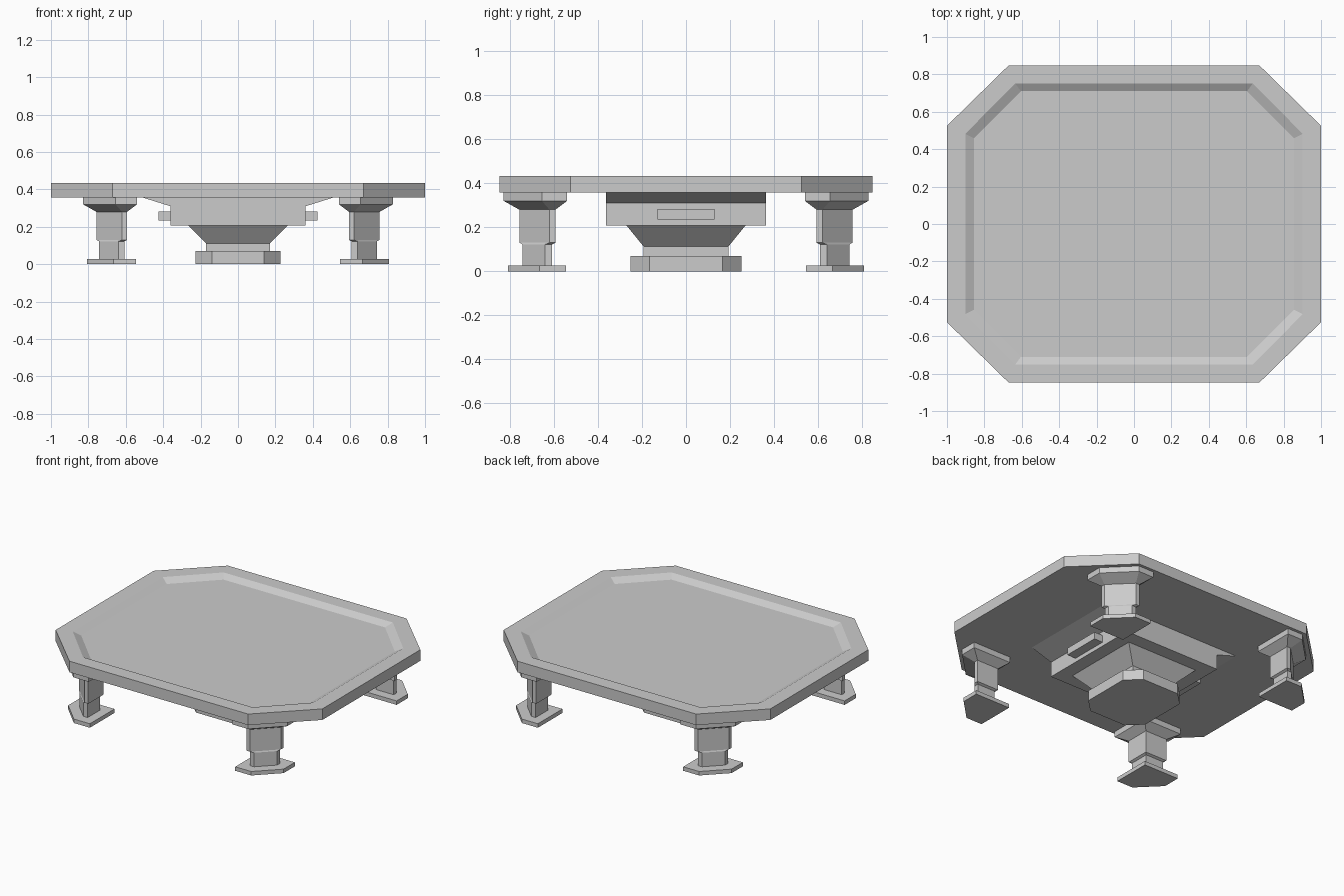
import bpy, bmesh

if "Cube" in bpy.data.objects:
    bpy.data.objects.remove(bpy.data.objects["Cube"])


def finish(name, bm):
    bmesh.ops.recalc_face_normals(bm, faces=bm.faces)
    me = bpy.data.meshes.new(name)
    bm.to_mesh(me)
    bm.free()
    ob = bpy.data.objects.new(name, me)
    bpy.context.collection.objects.link(ob)
    return ob


def loft(name, sections):
    """Skin a stack of (z, outline) sections and cap both ends."""
    bm = bmesh.new()
    rings = [[bm.verts.new((x, y, z)) for x, y in pts] for z, pts in sections]
    n = len(rings[0])
    for a, b in zip(rings, rings[1:]):
        for i in range(n):
            j = (i + 1) % n
            bm.faces.new((a[i], a[j], b[j], b[i]))
    bm.faces.new(rings[0][::-1])
    bm.faces.new(rings[-1])
    return finish(name, bm)


def octagon(x, y, cx, cy):
    """Rectangle of half size x, y whose corners are cut at cx and cy."""
    return [(x, -cy), (x, cy), (cx, y), (-cx, y),
            (-x, cy), (-x, -cy), (-cx, -y), (cx, -y)]


def rect(x, y):
    return [(x, -y), (x, y), (-x, y), (-x, -y)]


def box(name, size, loc):
    bm = bmesh.new()
    bmesh.ops.create_cube(bm, size=1)
    bmesh.ops.scale(bm, vec=size, verts=bm.verts)
    bmesh.ops.translate(bm, vec=loc, verts=bm.verts)
    return finish(name, bm)


# Table top with a shallow sloped recess
outer = octagon(1.0, 0.848, 0.67, 0.525)
loft("table_top", [(0.358, outer), (0.433, outer),
                   (0.433, octagon(0.902, 0.752, 0.635, 0.482)),
                   (0.408, octagon(0.855, 0.71, 0.605, 0.458))])


# Corner legs: square sections with the outer corner cut off
def leg_section(a, b, c, sx, sy):
    return [(sx * x, sy * y) for x, y in ((a, a), (b, a), (b, c), (c, b), (a, b))]


foot = (0.545, 0.808, 0.665)
neck = (0.608, 0.742, 0.64)
post = (0.593, 0.757, 0.62)
flange = (0.54, 0.828, 0.655)
profile = [(0.0, foot), (0.027, foot), (0.027, neck), (0.122, neck),
           (0.13, post), (0.28, post), (0.32, flange), (0.358, flange)]
for sx, side in ((-1, "left"), (1, "right")):
    for sy, end in ((-1, "front"), (1, "back")):
        loft(f"{end}_{side}_leg", [(z, leg_section(*p, sx, sy)) for z, p in profile])

# Central pedestal
base = octagon(0.228, 0.253, 0.138, 0.165)
loft("pedestal_foot", [(0, base), (0.07, base)])
loft("pedestal_column", [(0.07, rect(0.17, 0.192)), (0.112, rect(0.17, 0.192)),
                         (0.208, rect(0.268, 0.27))])

# Housing under the top, flared to left and right
loft("housing", [(0.208, rect(0.361, 0.363)), (0.31, rect(0.361, 0.363)),
                 (0.358, rect(0.515, 0.363))])

# Side blocks on the housing
for s, side in ((-1, "left"), (1, "right")):
    box(f"{side}_side_block", (0.08, 0.26, 0.048), (s * 0.386, 0, 0.259))
